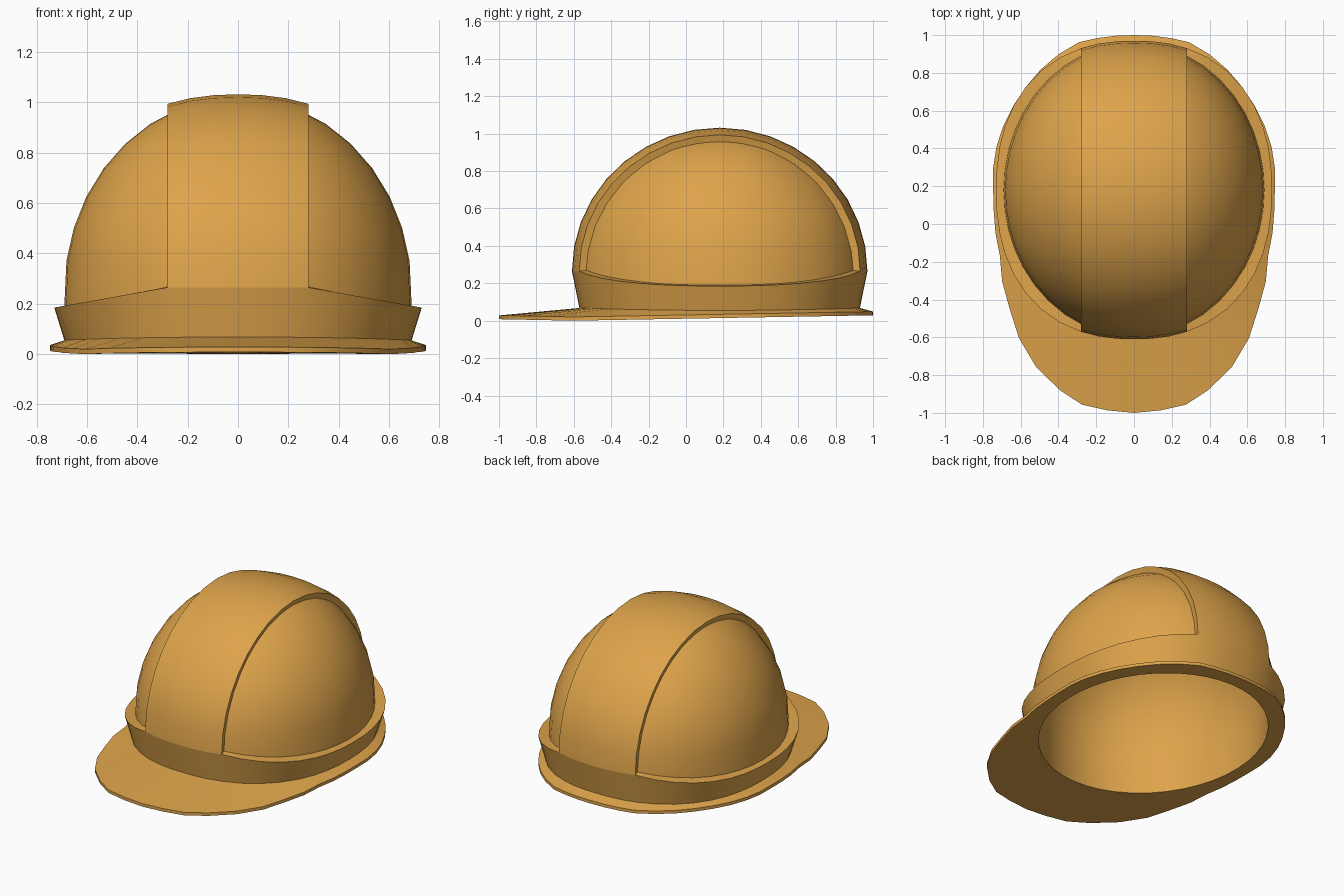
import bpy
from math import sin, cos, pi, atan2, sqrt, hypot, radians

if "Cube" in bpy.data.objects:
    bpy.data.objects.remove(bpy.data.objects["Cube"])

CY = 0.18            # dome centre in y
N = 2.3              # roundness of the raised outer surface

mat = bpy.data.materials.new("safety_orange")
mat.diffuse_color = (0.73, 0.37, 0.07, 1)
mat.use_nodes = True
mat.node_tree.nodes["Principled BSDF"].inputs["Base Color"].default_value = mat.diffuse_color


def radius(a, b, n, p):
    return (abs(cos(p) / a) ** n + abs(sin(p) / b) ** n) ** (-1 / n)


def pt(r, p, z):
    return (r * cos(p), CY + r * sin(p), z)


def make(name, verts, faces):
    me = bpy.data.meshes.new(name)
    me.from_pydata(verts, [], faces)
    me.materials.append(mat)
    ob = bpy.data.objects.new(name, me)
    bpy.context.collection.objects.link(ob)
    bpy.ops.object.select_all(action='DESELECT')
    ob.select_set(True)
    bpy.context.view_layer.objects.active = ob
    bpy.ops.object.shade_smooth_by_angle(angle=radians(28))
    return ob


def loft(name, rings):
    """Skin closed rings; a one-point ring is a pole."""
    verts, faces, starts = [], [], []
    for r in rings:
        starts.append(len(verts))
        verts += r
    for k in range(len(rings) - 1):
        a, b = starts[k], starts[k + 1]
        na, nb = len(rings[k]), len(rings[k + 1])
        m = max(na, nb)
        for i in range(m):
            j = (i + 1) % m
            if na == 1:
                faces.append((a, b + j, b + i))
            elif nb == 1:
                faces.append((a + i, a + j, b))
            else:
                faces.append((a + i, a + j, b + j, b + i))
    return make(name, verts, faces)


# Shared ring angles, with a column exactly on the ridge edges
PC = atan2(0.751, 0.28)
quarter = [PC * i / 8 for i in range(8)] + [PC + (pi / 2 - PC) * i / 3 for i in range(3)]
half = quarter + [pi / 2] + [pi - q for q in reversed(quarter[1:])]
PHI = half + [pi + q for q in half]

# Brim outline (right half, front to back), interpolated in polar form
outline = [(0, -1), (.15, -.985), (.28, -.955), (.38, -.89), (.49, -.79), (.58, -.67), (.65, -.47),
           (.71, -.15), (.74, .13), (.74, .35), (.70, .5), (.61, .67), (.46, .85),
           (.3, .96), (.15, .99), (0, 1)]
polar = [(atan2(y - CY, x), hypot(x, y - CY)) for x, y in outline]


def brim_radius(p):
    q = atan2(sin(p), abs(cos(p)))
    for (p0, r0), (p1, r1) in zip(polar, polar[1:]):
        if q <= p1 + 1e-6:
            return r0 + (r1 - r0) * (q - p0) / (p1 - p0)
    return polar[-1][1]


def under_z(y):
    return 0.018 * (y + 0.6) if y > -0.6 else -0.02 * (y + 0.6)


def ring(a, b, n, zf):
    out = []
    for p in PHI:
        x, y, _ = pt(radius(a, b, n, p), p, 0)
        out.append((x, y, zf(x, y)))
    return out


def brim_ring(dz):
    out = []
    for p in PHI:
        x, y, _ = pt(brim_radius(p), p, 0)
        out.append((x, y, under_z(y) + dz))
    return out


def root_z(x, y):
    return 0.055 + 0.013 * ((y - CY) / 0.75) ** 2


def band_top(x, y):
    return 0.265 - 0.08 * max(0, abs(x) - 0.28) / 0.45


def dome_rings(a, b, h, e0, steps):
    """Ellipsoid rings from elevation e0 up to the pole."""
    out = []
    for k in range(steps):
        e = e0 + (pi / 2 - e0) * k / steps
        z = 0.25 + h * sin(e)
        out.append(ring(a * cos(e), b * cos(e), 2, lambda x, y: z))
    return out + [[(0, CY, 0.25 + h)]]


# Brim
opening = ring(.66, .73, 2, lambda x, y: under_z(y))
root = ring(.69, .75, N, root_z)
loft("brim", [opening, brim_ring(0), brim_ring(0.02), root])

# Flared band around the base, with its ledge against the dome
ledge = []
for p in PHI:
    z = band_top(radius(.73, .79, N, p) * cos(p), 0) + 0.005
    s = sqrt(1 - (max(0, z - .25) / .77) ** 2)
    ledge.append(pt(radius(.69 * s, .777 * s, 2, p), p, z))
loft("band", [root, ring(.73, .79, N, band_top), ledge])

# Recessed dome and hollow inside
loft("dome", [ledge] + dome_rings(.69, .777, .77, radians(9), 8))
inner = [opening] + dome_rings(.66, .74, .735, 0, 9)
loft("inside_lining", inner[::-1])

# Raised ridge running front to back over the crown
cols = [p for p in half if PC - 1e-6 <= p <= pi - PC + 1e-6]
sec = []
for p in cols:
    r = radius(.73, .79, N, p)
    sec.append((r * cos(p), r * sin(p) / .79, .79, .767))
sec = [(.268, .905, .777, .765)] + sec + [(-.268, .905, .777, .765)]
STEPS, M = 18, len(sec)
verts = [(x, CY - b * f * cos(pi * k / STEPS), .265 + h * f * sin(pi * k / STEPS))
         for k in range(STEPS + 1) for x, f, b, h in sec]
faces = [(k * M + i, (k + 1) * M + i, (k + 1) * M + i + 1, k * M + i + 1)
         for k in range(STEPS) for i in range(M - 1)]
make("crown_ridge", verts, faces)
